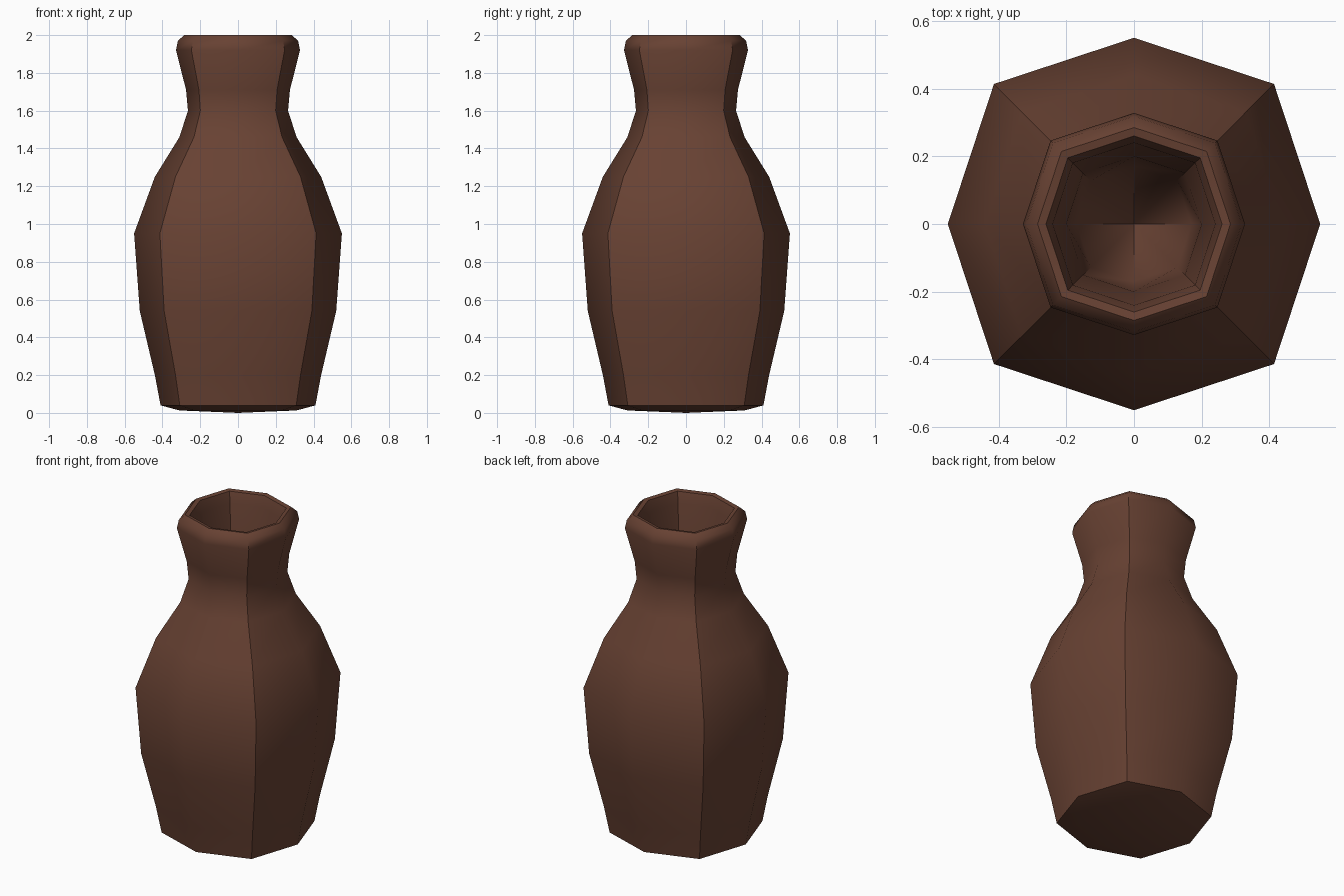
import bpy, bmesh, math

if "Cube" in bpy.data.objects:
    bpy.data.objects.remove(bpy.data.objects["Cube"])

# (radius, height) profile: underside, outer wall, rim, then inside wall
PROFILE = [(0.31, 0.013), (0.41, 0.04), (0.44, 0.20), (0.52, 0.54), (0.55, 0.95),
           (0.44, 1.25), (0.31, 1.46), (0.265, 1.60), (0.275, 1.71),
           (0.328, 1.92), (0.318, 1.97), (0.285, 2.0), (0.26, 1.995),
           (0.24, 1.93), (0.20, 1.30), (0.17, 0.60)]
DIAGONAL = 0.752 * math.sqrt(2)   # corners sit slightly further out

clay = bpy.data.materials.new("brown_clay")
clay.diffuse_color = (0.138, 0.054, 0.033, 1)
clay.use_nodes = True
clay.node_tree.nodes["Principled BSDF"].inputs["Base Color"].default_value = clay.diffuse_color

bm = bmesh.new()
rings = []
for r, z in PROFILE:
    ring = []
    for i in range(8):
        a = i * math.pi / 4
        rr = r * (DIAGONAL if i % 2 else 1)
        ring.append(bm.verts.new((rr * math.cos(a), rr * math.sin(a), z)))
    rings.append(ring)

# Inside floor: corners raised, giving a four-sided pointed bowl
for v in rings[-1][1::2]:
    v.co.z += 0.12

for lo, hi in zip(rings, rings[1:]):
    for i in range(8):
        j = (i + 1) % 8
        bm.faces.new((lo[i], lo[j], hi[j], hi[i]))

# Four-quad caps for the underside and the inside floor
for ring, z, flip in ((rings[0], 0.0, True), (rings[-1], 0.42, False)):
    pole = bm.verts.new((0, 0, z))
    for i in range(0, 8, 2):
        quad = [pole, ring[i], ring[i + 1], ring[(i + 2) % 8]]
        bm.faces.new(quad[::-1] if flip else quad)

mesh = bpy.data.meshes.new("vase")
bm.to_mesh(mesh)
bm.free()
mesh.materials.append(clay)
vase = bpy.data.objects.new("vase", mesh)
bpy.context.collection.objects.link(vase)
bpy.context.view_layer.objects.active = vase
vase.select_set(True)
bpy.ops.object.shade_smooth_by_angle(angle=math.radians(45))
